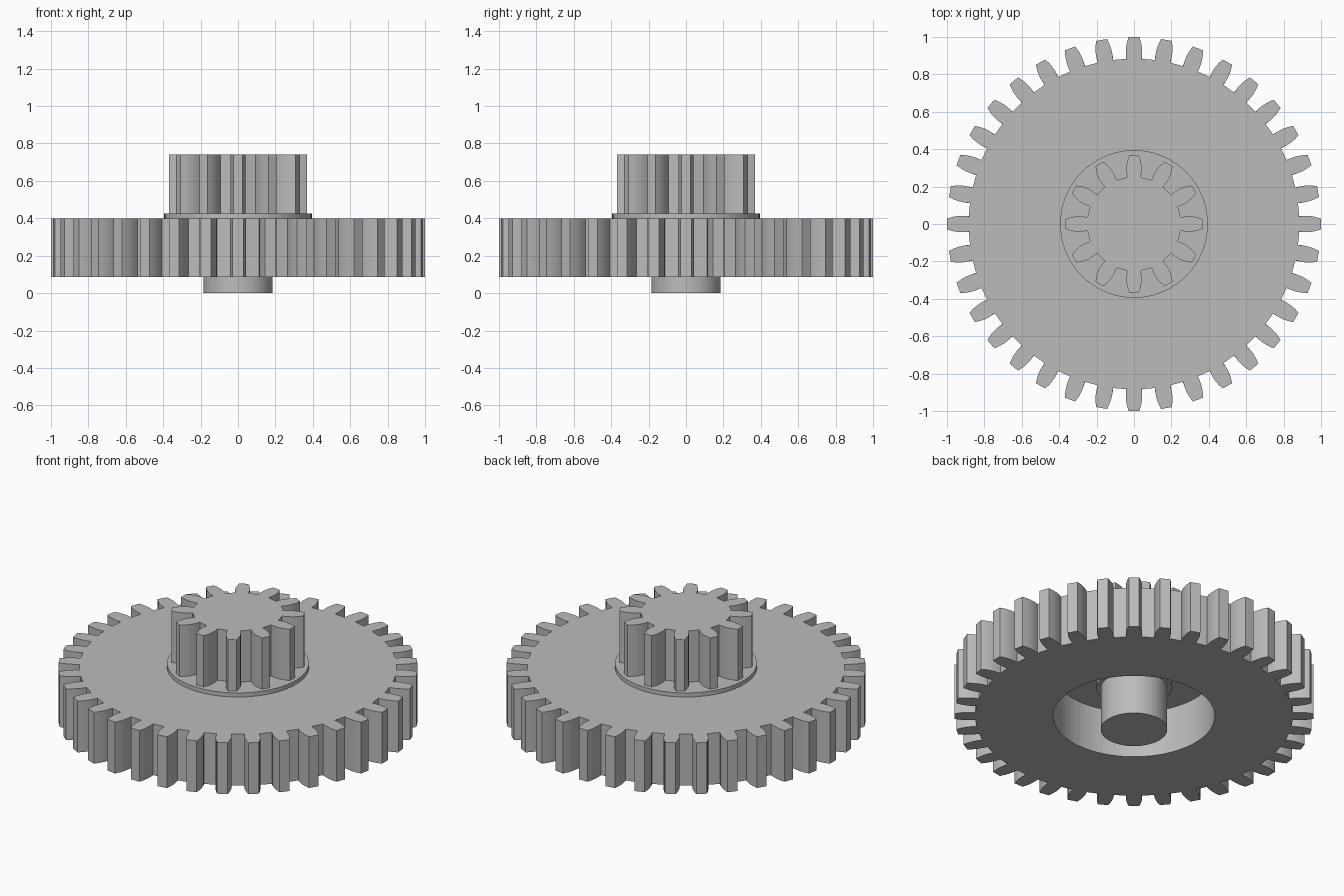
import bpy, bmesh, math

cube = bpy.data.objects.get("Cube")
if cube:
    bpy.data.objects.remove(cube, do_unlink=True)

grey = bpy.data.materials.new("plain grey")
grey.use_nodes = True
colour = (0.5, 0.5, 0.5, 1)
grey.diffuse_color = colour
grey.node_tree.nodes["Principled BSDF"].inputs["Base Color"].default_value = colour


def circle(radius, count=72):
    return [(radius * math.cos(i * math.tau / count), radius * math.sin(i * math.tau / count))
            for i in range(count)]


def teeth(count, flank):
    """Outline of a gear; flank lists (radius, half width) from root to tip."""
    points = []
    for i in range(count):
        a = i * math.tau / count
        c, s = math.cos(a), math.sin(a)
        side = [(r, -w) for r, w in flank] + [(r, w) for r, w in reversed(flank)]
        points += [(r * c - w * s, r * s + w * c) for r, w in side]
    return points


def match(outline, radius):
    """Circle whose points sit at the same angles as an outline."""
    return [(x * radius / math.hypot(x, y), y * radius / math.hypot(x, y)) for x, y in outline]


def loft(name, sections):
    """Join (outline, height) sections with side faces and cap both ends."""
    bm = bmesh.new()
    rings = [[bm.verts.new((x, y, z)) for x, y in outline] for outline, z in sections]
    n = len(rings[0])
    for low, high in zip(rings, rings[1:]):
        for i in range(n):
            j = (i + 1) % n
            bm.faces.new((low[i], low[j], high[j], high[i]))
    bm.faces.new(list(reversed(rings[0])))
    bm.faces.new(rings[-1])
    mesh = bpy.data.meshes.new(name)
    bm.to_mesh(mesh)
    bm.free()
    mesh.materials.append(grey)
    obj = bpy.data.objects.new(name, mesh)
    bpy.context.collection.objects.link(obj)
    bpy.ops.object.select_all(action="DESELECT")
    obj.select_set(True)
    bpy.context.view_layer.objects.active = obj
    bpy.ops.object.shade_smooth_by_angle(angle=math.radians(20))
    return obj


# Large gear, hollowed from below
large = teeth(36, [(0.883, 0.041), (0.91, 0.044), (0.94, 0.043), (0.97, 0.038), (0.999, 0.029)])
recess = match(large, 0.45)
loft("large_gear", [(recess, 0.37), (recess, 0.085), (large, 0.085), (large, 0.4)])

# Round flange between the gears
loft("flange", [(circle(0.395), 0.39), (circle(0.395), 0.425)])

# Small gear on top
small = teeth(12, [(0.25, 0.036), (0.28, 0.041), (0.31, 0.041), (0.34, 0.035), (0.37, 0.024)])
loft("small_gear", [(small, 0.42), (small, 0.74)])

# Collar and hub inside the recess
loft("collar", [(circle(0.21), 0.265), (circle(0.21), 0.38)])
loft("hub", [(circle(0.185), 0), (circle(0.185), 0.38)])
